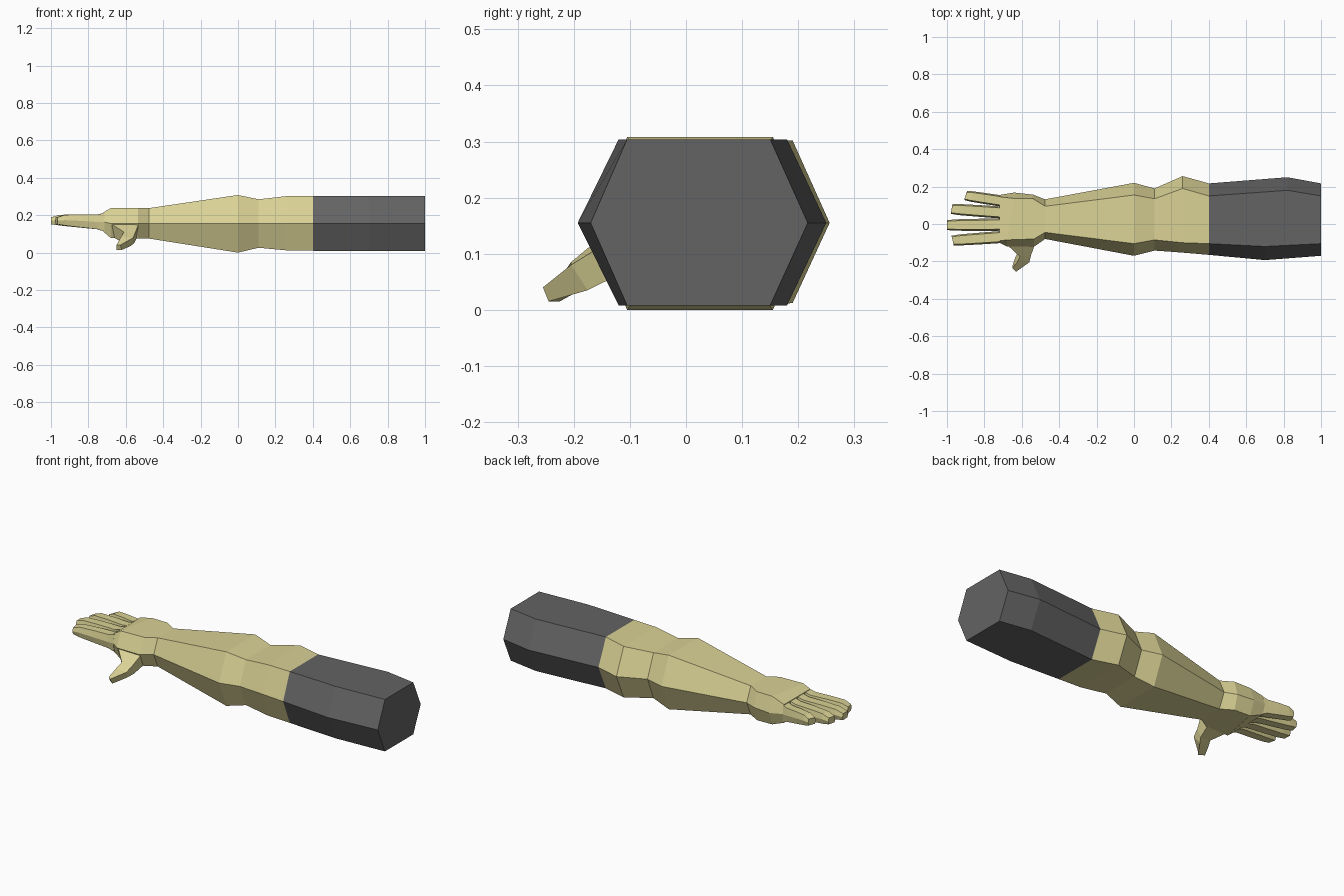
import bpy, bmesh


def material(name, rgb):
    m = bpy.data.materials.new(name)
    m.diffuse_color = (*rgb, 1)
    return m


SKIN = material("pale yellow skin", (0.70, 0.64, 0.30))
CLOTH = material("dark grey cloth", (0.125, 0.125, 0.125))


def loft(name, rings, mat, cap_start=True, cap_end=True):
    """Skin a list of equal-length point rings into a flat-shaded object."""
    bm = bmesh.new()
    loops = [[bm.verts.new(p) for p in ring] for ring in rings]
    n = len(loops[0])
    for a, b in zip(loops, loops[1:]):
        for i in range(n):
            j = (i + 1) % n
            bm.faces.new((a[i], a[j], b[j], b[i]))
    if cap_start:
        bm.faces.new(loops[0])
    if cap_end:
        bm.faces.new(loops[-1])
    bmesh.ops.recalc_face_normals(bm, faces=bm.faces)
    me = bpy.data.meshes.new(name)
    bm.to_mesh(me)
    bm.free()
    me.materials.append(mat)
    ob = bpy.data.objects.new(name, me)
    bpy.context.collection.objects.link(ob)
    return ob


def hexagon(xf, xb, front, front_in, back_in, back, z0, z1, zm=0.155):
    """Six-sided section; front and back halves may sit at different x."""
    return [(xf, front, zm), (xf, front_in, z1), (xb, back_in, z1),
            (xb, back, zm), (xb, back_in, z0), (xf, front_in, z0)]


# Sleeve over the upper arm
cuff = hexagon(0.40, 0.40, -0.165, -0.105, 0.15, 0.217, 0.01, 0.303)
loft("sleeve", [
    cuff,
    hexagon(0.70, 0.82, -0.193, -0.12, 0.18, 0.25, 0.008, 0.304),
    hexagon(1.00, 1.00, -0.17, -0.105, 0.15, 0.217, 0.008, 0.304),
], CLOTH, cap_start=False)

# Elbow, forearm, wrist and palm
loft("forearm_and_palm", [
    cuff,
    hexagon(0.26, 0.26, -0.153, -0.10, 0.19, 0.256, 0.012, 0.302),
    hexagon(0.11, 0.11, -0.142, -0.085, 0.135, 0.19, 0.026, 0.285),
    hexagon(0.00, 0.00, -0.17, -0.105, 0.155, 0.22, 0.0, 0.308),
    hexagon(-0.475, -0.475, -0.08, -0.045, 0.095, 0.132, 0.075, 0.238),
    hexagon(-0.535, -0.54, -0.122, -0.08, 0.135, 0.157, 0.075, 0.238),
    hexagon(-0.68, -0.64, -0.12, -0.085, 0.137, 0.168, 0.078, 0.238),
    hexagon(-0.72, -0.72, -0.10, -0.09, 0.145, 0.155, 0.112, 0.215, 0.165),
], SKIN, cap_start=False)

# Thumb, pointing forward and down
loft("thumb", [
    [(-0.53, -0.11, 0.155), (-0.68, -0.11, 0.155), (-0.67, -0.07, 0.085), (-0.54, -0.065, 0.08)],
    [(-0.55, -0.165, 0.105), (-0.61, -0.175, 0.11), (-0.62, -0.15, 0.055), (-0.555, -0.145, 0.05)],
    [(-0.56, -0.205, 0.08), (-0.625, -0.205, 0.085), (-0.635, -0.18, 0.04), (-0.575, -0.175, 0.035)],
    [(-0.63, -0.255, 0.04), (-0.65, -0.235, 0.04), (-0.65, -0.225, 0.015), (-0.62, -0.245, 0.015)],
], SKIN)

# Four fingers: (name, base y, tip y, tip x, base half width)
for name, y0, y1, tip, w in [
    ("index_finger", -0.070, -0.088, -0.970, 0.032),
    ("middle_finger", -0.003, -0.006, -1.000, 0.033),
    ("ring_finger", 0.062, 0.080, -0.975, 0.032),
    ("little_finger", 0.124, 0.152, -0.900, 0.030),
]:
    rings = []
    for t, half, z0, z1 in [(0, w, 0.113, 0.213), (0.14, w, 0.125, 0.203),
                            (0.5, w * 0.97, 0.135, 0.204), (0.84, w * 0.92, 0.145, 0.202),
                            (1, w * 0.8, 0.152, 0.188)]:
        x = -0.715 + (tip + 0.715) * t
        y = y0 + (y1 - y0) * t
        # Splayed fingers end square to their own direction
        skew = (y1 - y0) * 0.25 * t
        rings.append(hexagon(x - skew, x + skew, y - half, y - half * 0.75,
                             y + half * 0.75, y + half, z0, z1, (z0 + z1) / 2))
    loft(name, rings, SKIN)
